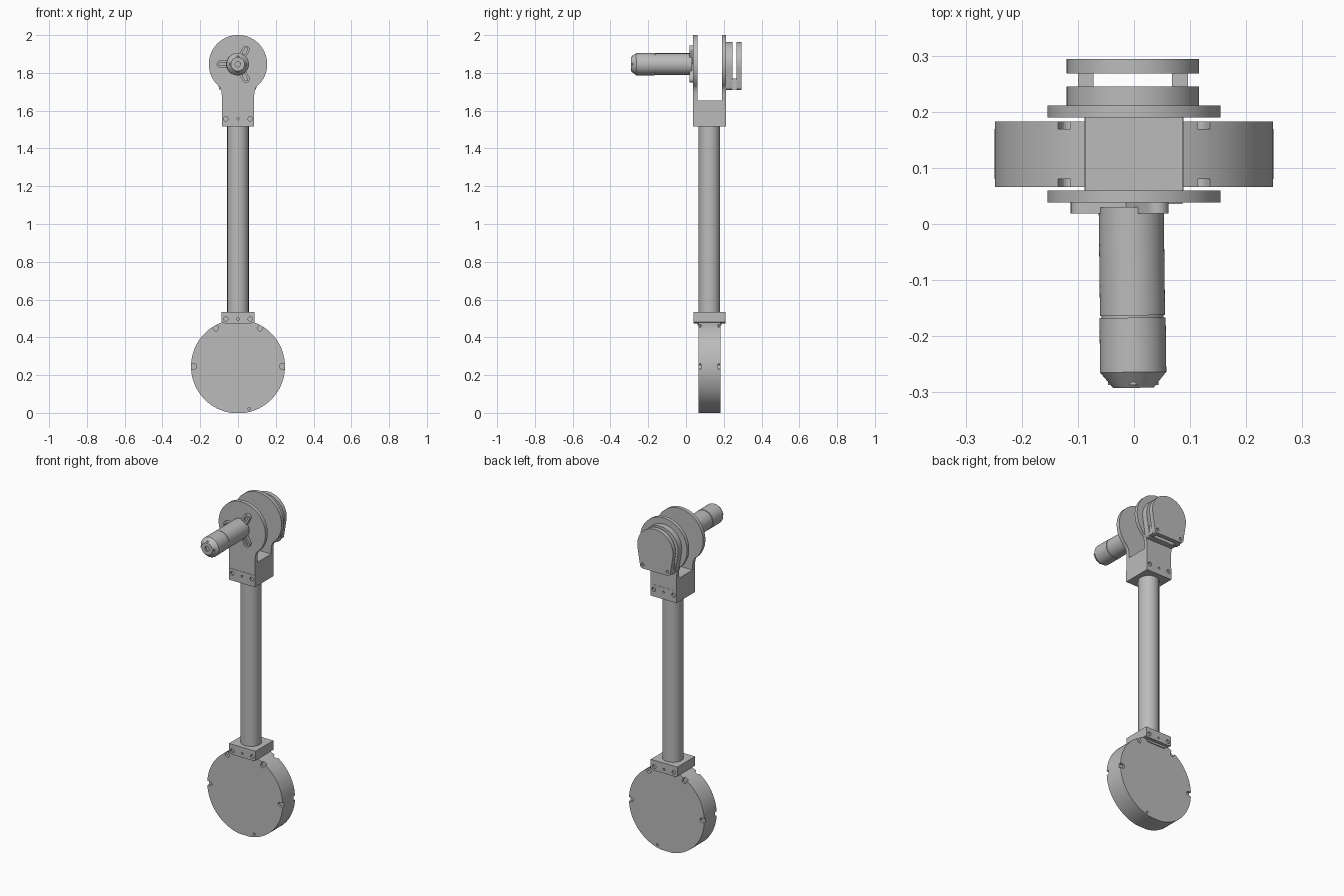
import bpy, bmesh, math
from mathutils import Matrix, Vector

if "Cube" in bpy.data.objects:
    bpy.data.objects.remove(bpy.data.objects["Cube"])

GREY = bpy.data.materials.new("machined grey")
GREY.use_nodes = True
GREY.diffuse_color = (0.5, 0.5, 0.5, 1)
GREY.node_tree.nodes["Principled BSDF"].inputs["Base Color"].default_value = (0.5, 0.5, 0.5, 1)

AXLE_Z = 1.846   # height of the pivot axis
DISC_Z = 0.246   # centre of the bob disc
MID_Y = 0.124    # depth of the tube and disc centre


def finish(name, bm, smooth=True):
    bmesh.ops.recalc_face_normals(bm, faces=bm.faces)
    mesh = bpy.data.meshes.new(name)
    bm.to_mesh(mesh)
    bm.free()
    obj = bpy.data.objects.new(name, mesh)
    bpy.context.collection.objects.link(obj)
    mesh.materials.append(GREY)
    if smooth:
        bpy.ops.object.select_all(action='DESELECT')
        obj.select_set(True)
        bpy.context.view_layer.objects.active = obj
        bpy.ops.object.shade_smooth_by_angle(angle=math.radians(30))
    return obj


def add_slab(bm, outline, y0, y1):
    """Extrude an (x, z) outline from y0 to y1."""
    face = bm.faces.new([bm.verts.new((x, y0, z)) for x, z in outline])
    new = bmesh.ops.extrude_face_region(bm, geom=[face])["geom"]
    bmesh.ops.translate(bm, vec=(0, y1 - y0, 0),
                        verts=[v for v in new if isinstance(v, bmesh.types.BMVert)])


def slab(name, outline, y0, y1):
    bm = bmesh.new()
    add_slab(bm, outline, y0, y1)
    return finish(name, bm)


def arc(cx, cz, r, a0, a1, n=32):
    angles = [math.radians(a0 + (a1 - a0) * i / n) for i in range(n + 1)]
    return [(cx + r * math.cos(a), cz + r * math.sin(a)) for a in angles]


def rect(x0, x1, z0, z1):
    return [(x0, z0), (x1, z0), (x1, z1), (x0, z1)]


def slot(cx, cz, angle, r0, r1, half):
    """Round-ended bar pointing outwards from a centre."""
    a = math.radians(angle)
    p = [(cx + r * math.cos(a), cz + r * math.sin(a)) for r in (r0, r1)]
    return arc(*p[1], half, angle - 90, angle + 90, 10) + arc(*p[0], half, angle + 90, angle + 270, 10)


def turned(name, profile, axis_matrix, sides=64):
    """Lathe a (radius, height) profile, then place it."""
    bm = bmesh.new()
    rings = [[bm.verts.new((r * math.cos(math.tau * i / sides), r * math.sin(math.tau * i / sides), h))
              for i in range(sides)] for r, h in profile]
    for a, b in zip(rings, rings[1:]):
        for i in range(sides):
            j = (i + 1) % sides
            bm.faces.new((a[i], a[j], b[j], b[i]))
    bm.faces.new(rings[0])
    bm.faces.new(rings[-1])
    bm.transform(axis_matrix)
    return finish(name, bm)


def cut(target, name, slabs):
    """Subtract a set of slabs from an object."""
    bm = bmesh.new()
    for outline, y0, y1 in slabs:
        add_slab(bm, outline, y0, y1)
    cutter = finish(name, bm, False)
    mod = target.modifiers.new("cut", 'BOOLEAN')
    mod.operation = 'DIFFERENCE'
    mod.solver = 'EXACT'
    mod.object = cutter
    bpy.context.view_layer.objects.active = target
    bpy.ops.object.modifier_apply(modifier=mod.name)
    bpy.data.objects.remove(cutter)


def screw_holes(z, y_front, y_back):
    holes = []
    for x, r in ((-0.065, 0.012), (0, 0.006), (0.065, 0.012)):
        ring = arc(x, z, r, 0, 345, 23)
        holes += [(ring, y_front - 0.01, y_front + 0.01), (ring, y_back - 0.01, y_back + 0.01)]
    return holes


# Bob disc with a flat at the bottom and small rim notches on both faces
disc = slab("bob_disc", arc(0, DISC_Z, 0.2485, -82, 262, 96), 0.066, 0.183)
notches = []
for y0, y1 in ((0.05, 0.08), (0.169, 0.2)):
    for angle in (0, 60, 120, 180):
        notches.append((slot(0, DISC_Z, angle, 0.232, 0.28, 0.013), y0, y1))
    notches.append((arc(0.06, 0.022, 0.007, 0, 330, 11), y0, y1))
cut(disc, "disc_notch_cutter", notches)

# Lower clamp, straddling the disc rim
clamp = slab("lower_clamp", [(-0.088, 0.48), (-0.07, 0.474), (0.07, 0.474), (0.088, 0.48),
                             (0.088, 0.535), (-0.088, 0.535)], 0.04, 0.208)
cut(clamp, "lower_hole_cutter", screw_holes(0.497, 0.04, 0.208))
slab("clamp_neck", rect(-0.06, 0.06, 0.462, 0.476), 0.06, 0.189)

# Long tube
turned("tube", [(0.057, 0.53), (0.057, 1.52)], Matrix.Translation((0, MID_Y, 0)))

# Yoke: solid base and two round-headed cheek plates
base = slab("yoke_base", rect(-0.086, 0.086, 1.515, 1.655), 0.06, 0.19)
foot = slab("yoke_foot", rect(-0.086, 0.086, 1.515, 1.585), 0.036, 0.212)
cut(foot, "upper_hole_cutter", screw_holes(1.557, 0.036, 0.212))
cheek = (arc(0, AXLE_Z, 0.1545, -51, 231, 72)
         + [(-0.089, 1.708), (-0.086, 1.685), (-0.086, 1.58), (0.086, 1.58), (0.086, 1.685), (0.089, 1.708)])
slab("front_cheek", cheek, 0.038, 0.06)
slab("back_cheek", cheek, 0.19, 0.211)

# Three slotted mounting arms
bm = bmesh.new()
for angle in (60, 180, 300):
    add_slab(bm, slot(-0.003, AXLE_Z, angle, 0, 0.09, 0.02), 0.019, 0.038)
arms = finish("mounting_arms", bm)
cut(arms, "arm_slot_cutter", [(slot(-0.003, AXLE_Z, a, 0.068, 0.092, 0.008), 0.01, 0.031)
                              for a in (60, 180, 300)])

# Motor barrel, slightly skewed, with a seam and a bevelled nose
axis = (Matrix.Translation((-0.005, 0.03, AXLE_Z)) @ Matrix.Rotation(math.radians(0.7), 4, 'Z')
        @ Matrix.Rotation(math.radians(90), 4, 'X'))
turned("motor_barrel", [(0.058, 0), (0.058, 0.193), (0.055, 0.193), (0.055, 0.197), (0.059, 0.197),
                        (0.059, 0.294), (0.036, 0.322), (0.014, 0.322), (0.014, 0.312)], axis)
# Nose lugs around the bevel
bm = bmesh.new()
for angle in range(0, 360, 90):
    add_slab(bm, slot(-0.001, AXLE_Z, angle, 0.03, 0.036, 0.009), -0.287, -0.265)
finish("nose_lugs", bm)

# Rear housing: two rounded plates joined by corner spacers
housing = (arc(-0.002, AXLE_Z, 0.118, -12, 192, 56)
           + arc(-0.083, 1.728, 0.019, 190, 270, 8) + arc(0.079, 1.728, 0.019, 270, 350, 8))
slab("housing_inner_plate", housing, 0.211, 0.245)
cover = slab("housing_cover", housing, 0.268, 0.294)
cut(cover, "cover_hole_cutter", [(arc(x, 1.732, 0.009, 0, 345, 23), 0.285, 0.3) for x in (-0.083, 0.079)])
for name, x in (("right_spacer", -0.086), ("left_spacer", 0.082)):
    slab(name, rect(x - 0.014, x + 0.014, 1.711, 1.77), 0.24, 0.27)
